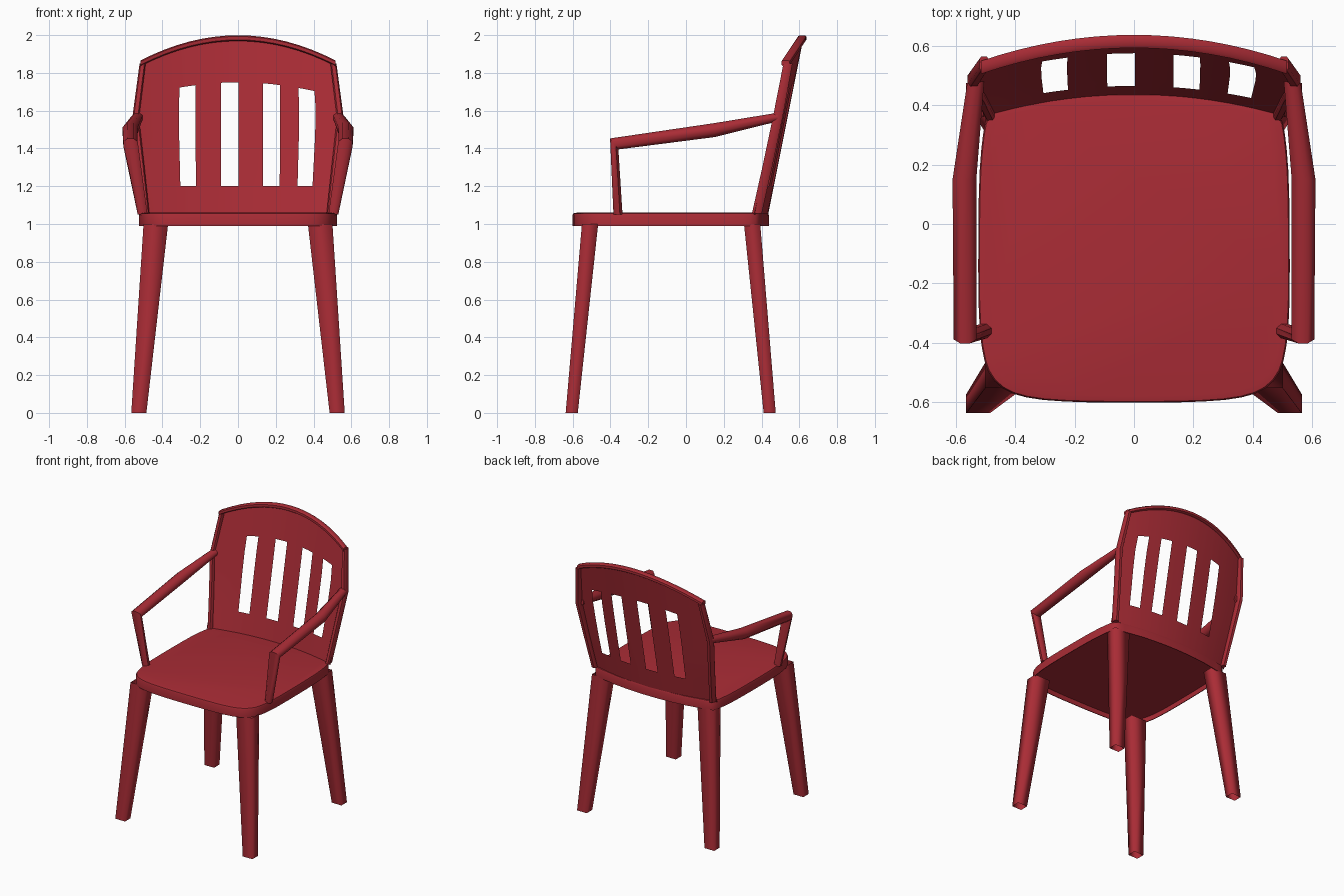
import bpy, bmesh, math
from mathutils import Vector

if "Cube" in bpy.data.objects:
    bpy.data.objects.remove(bpy.data.objects["Cube"], do_unlink=True)

red = bpy.data.materials.new("crimson_paint")
RED = (0.40, 0.025, 0.036, 1)
red.diffuse_color = RED
red.use_nodes = True
red.node_tree.nodes["Principled BSDF"].inputs["Base Color"].default_value = RED

X, Y, Z = Vector((1, 0, 0)), Vector((0, 1, 0)), Vector((0, 0, 1))


def finish(name, bm, angle=50):
    bmesh.ops.recalc_face_normals(bm, faces=bm.faces)
    mesh = bpy.data.meshes.new(name)
    bm.to_mesh(mesh)
    bm.free()
    mesh.materials.append(red)
    ob = bpy.data.objects.new(name, mesh)
    bpy.context.collection.objects.link(ob)
    bpy.ops.object.select_all(action="DESELECT")
    bpy.context.view_layer.objects.active = ob
    ob.select_set(True)
    bpy.ops.object.shade_smooth_by_angle(angle=math.radians(angle))


def skin(name, rings, angle=50, caps=True):
    """Bridge a list of equal point loops, capping the ends on request."""
    bm = bmesh.new()
    loops = [[bm.verts.new(p) for p in ring] for ring in rings]
    for a, b in zip(loops, loops[1:]):
        for i in range(len(a)):
            j = (i + 1) % len(a)
            bm.faces.new((a[i], a[j], b[j], b[i]))
    if caps:
        bm.faces.new(loops[0])
        bm.faces.new(loops[-1])
    finish(name, bm, angle)


def loft(name, stations, section, **options):
    """Stations are (centre, half axis u, half axis v)."""
    skin(name, [[Vector(c) + u * p + v * q for p, q in section]
                for c, u, v in stations], **options)


C = 0.6
SQUARE = [(1, 1), (-1, 1), (-1, -1), (1, -1)]
CHAMFERED = [(1, -C), (1, C), (C, 1), (-C, 1), (-1, C), (-1, -C), (-C, -1), (C, -1)]
T = math.tan(math.pi / 8)
OCTAGON = [(1, -T), (1, T), (T, 1), (-T, 1), (-1, T), (-1, -T), (-T, -1), (T, -1)]


def lerp_table(t, table):
    for (t0, a), (t1, b) in zip(table, table[1:]):
        if t <= t1:
            return a + (b - a) * max(0, (t - t0) / (t1 - t0))
    return table[-1][1]


# Seat: rounded outline, softened top edge, recessed underside
half = [(0, -.602), (.2, -.6), (.34, -.59), (.43, -.565), (.485, -.515), (.51, -.44),
        (.523, -.32), (.525, -.1), (.522, .15), (.512, .28), (.498, .36), (.465, .39),
        (.40, .40), (.25, .428), (0, .443)]
coarse = half + [(-x, y) for x, y in half[-2:0:-1]]
outline = []
for (x0, y0), (x1, y1) in zip(coarse, coarse[1:] + coarse[:1]):
    outline += [(x0 + (x1 - x0) * f, y0 + (y1 - y0) * f) for f in (.25, .75)]


def seat_ring(s, z):
    return [Vector((x * s, (y + .08) * s - .08, z)) for x, y in outline]


skin("seat", [seat_ring(.985, 1.025), seat_ring(.99, .99), seat_ring(1, .99),
              seat_ring(1, 1.045), seat_ring(.992, 1.056), seat_ring(.955, 1.06)])

# Legs: tapered, splayed hollow square posts
for side, s in (("left", 1), ("right", -1)):
    for end, foot_y, top_y in (("front", -.605, -.508), ("back", .443, .35)):
        loft(f"{end}_leg_{side}",
             [((s * .525, foot_y, 0), X * .04, Y * .032),
              ((s * .435, top_y, 1.0), X * .065, Y * .043)],
             SQUARE, angle=100, caps=False)

# Backrest: leaning, bowed thin sheet with four slots
WIDTH = [(1.06, .49), (1.57, .545), (1.86, .505)]
BOW = [(1.06, .29), (1.3, .24), (1.9, .23)]


def back_y(x, z):
    return .437 + .2 * (z - 1.06) - lerp_table(z, BOW) * x * x


def back_point(u, z0, k):
    z = z0 - k * u * u
    x = u + math.copysign((lerp_table(z, WIDTH) - .5) * abs(2 * u) ** 3, u)
    return Vector((x, back_y(x, z), z))


slots = [(-.304, -.222), (-.09, .003), (.133, .22), (.314, .392)]
cols = sorted([-.5, -.45, -.4, -.36, -.27, -.16, -.046, .065, .173, .26, .35, .45, .5]
              + [e for s in slots for e in s])
rows = [(1.05, 0), (1.2, 0), (1.34, .06), (1.48, .12), (1.64, .24), (1.75, .3),
        (1.87, .43), (1.985, .54)]
bm = bmesh.new()
grid = [[bm.verts.new(back_point(u, *r)) for u in cols] for r in rows]
for j in range(len(rows) - 1):
    for i in range(len(cols) - 1):
        mid = (cols[i] + cols[i + 1]) / 2
        if 1 <= j < 5 and any(a < mid < b for a, b in slots):
            continue
        bm.faces.new((grid[j][i], grid[j][i + 1], grid[j + 1][i + 1], grid[j + 1][i]))
finish("backrest", bm)

# Top rail following the arched edge
rail = []
for i in range(17):
    x = -.515 + 1.03 * i / 16
    z = 1.984 - .5 * x * x
    rail.append(((x, back_y(x, z) - .007, z), Y * .022, Z * .015))
loft("top_rail", rail, CHAMFERED)

for side, s in (("left", 1), ("right", -1)):
    # Edge posts of the backrest
    loft(f"back_post_{side}",
         [((s * .485, .375, 1.055), X * .016, Y * .026),
          ((s * .512, .43, 1.3), X * .017, Y * .026),
          ((s * .542, .485, 1.56), X * .018, Y * .026),
          ((s * .505, .54, 1.85), X * .016, Y * .024)],
         CHAMFERED)
    # Arm: support post, mitred corner, then the rest running to the back
    loft(f"arm_{side}",
         [((s * .505, -.36, 1.05), X * .026, Y * .024),
          ((s * .569, -.38, 1.424), X * .038, Vector((0, .022, -.029))),
          ((s * .571, .15, 1.497), X * .04, Z * -.037),
          ((s * .532, .485, 1.566), X * .028, Z * -.023)],
         OCTAGON)
